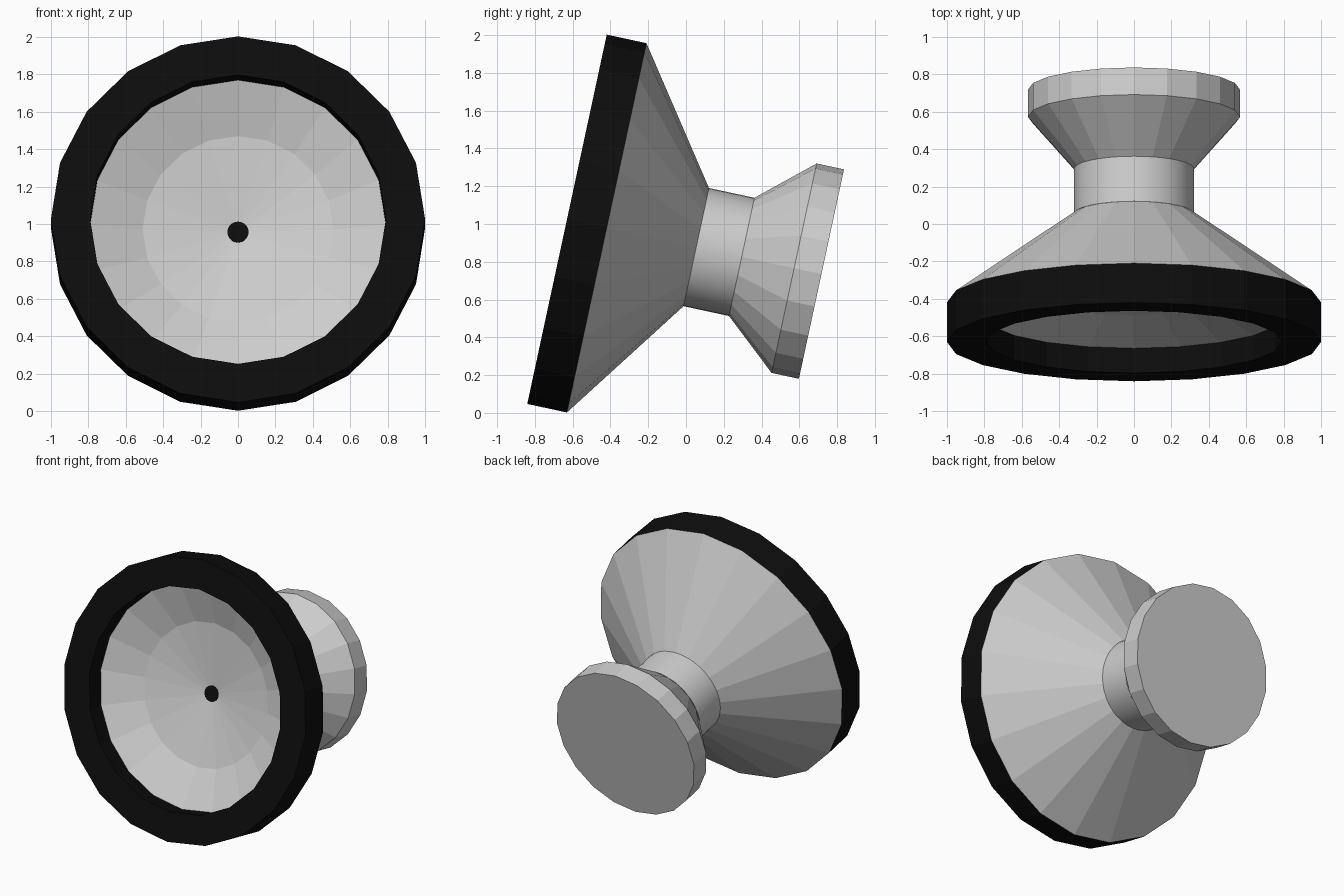
import bpy
import math

old = bpy.data.objects.get("Cube")
if old:
    bpy.data.objects.remove(old, do_unlink=True)

TILT = math.radians(12.15)      # the whole lamp-like body leans backwards
CENTRE = (0, -0.63, 1.025)      # centre of the front rim


def material(name, value):
    mat = bpy.data.materials.new(name)
    mat.use_nodes = True
    colour = (value, value, value, 1)
    mat.diffuse_color = colour
    bsdf = mat.node_tree.nodes["Principled BSDF"]
    bsdf.inputs["Base Color"].default_value = colour
    return mat


black = material("black rubber", 0.004)
grey = material("light grey", 0.61)


def lathe(name, profile, mat, sides=20, cap=None, smooth=False):
    """Spin (radius, depth) points around the tilted axis."""
    verts, faces = [], []
    for radius, depth in profile:
        for i in range(sides):
            a = math.tau * i / sides
            verts.append((radius * math.cos(a), radius * math.sin(a), depth))
    for ring in range(len(profile) - 1):
        for i in range(sides):
            a, b = ring * sides + i, ring * sides + (i + 1) % sides
            faces.append((a, b, b + sides, a + sides))
    if cap == "front":
        faces.append(tuple(reversed(range(sides))))
    elif cap == "back":
        faces.append(tuple(range(len(verts) - sides, len(verts))))
    mesh = bpy.data.meshes.new(name)
    mesh.from_pydata(verts, [], faces)
    mesh.materials.append(mat)
    mesh.polygons.foreach_set("use_smooth", [smooth] * len(faces))
    obj = bpy.data.objects.new(name, mesh)
    obj.location = CENTRE
    obj.rotation_euler.x = -(math.pi / 2 + TILT)
    bpy.context.collection.objects.link(obj)
    return obj


# Front: thick rim, shallow dish inside it and the dot in the middle
lathe("front_rim", [(0.79, 0.135), (0.79, 0), (1, 0), (1, 0.215)], black)
lathe("dish", [(0.057, 0.325), (0.51, 0.255), (0.79, 0.135)], grey)
lathe("centre_dot", [(0.057, 0.322), (0.057, 0.33)], black, cap="front")

# Back: faceted bell, round neck and flared base
lathe("bell", [(1, 0.215), (0.32, 0.70)], grey)
lathe("neck", [(0.32, 0.70), (0.32, 0.946)], grey, sides=40, smooth=True)
lathe("back_flange", [(0.32, 0.946), (0.567, 1.23), (0.567, 1.378)], grey,
      cap="back")
